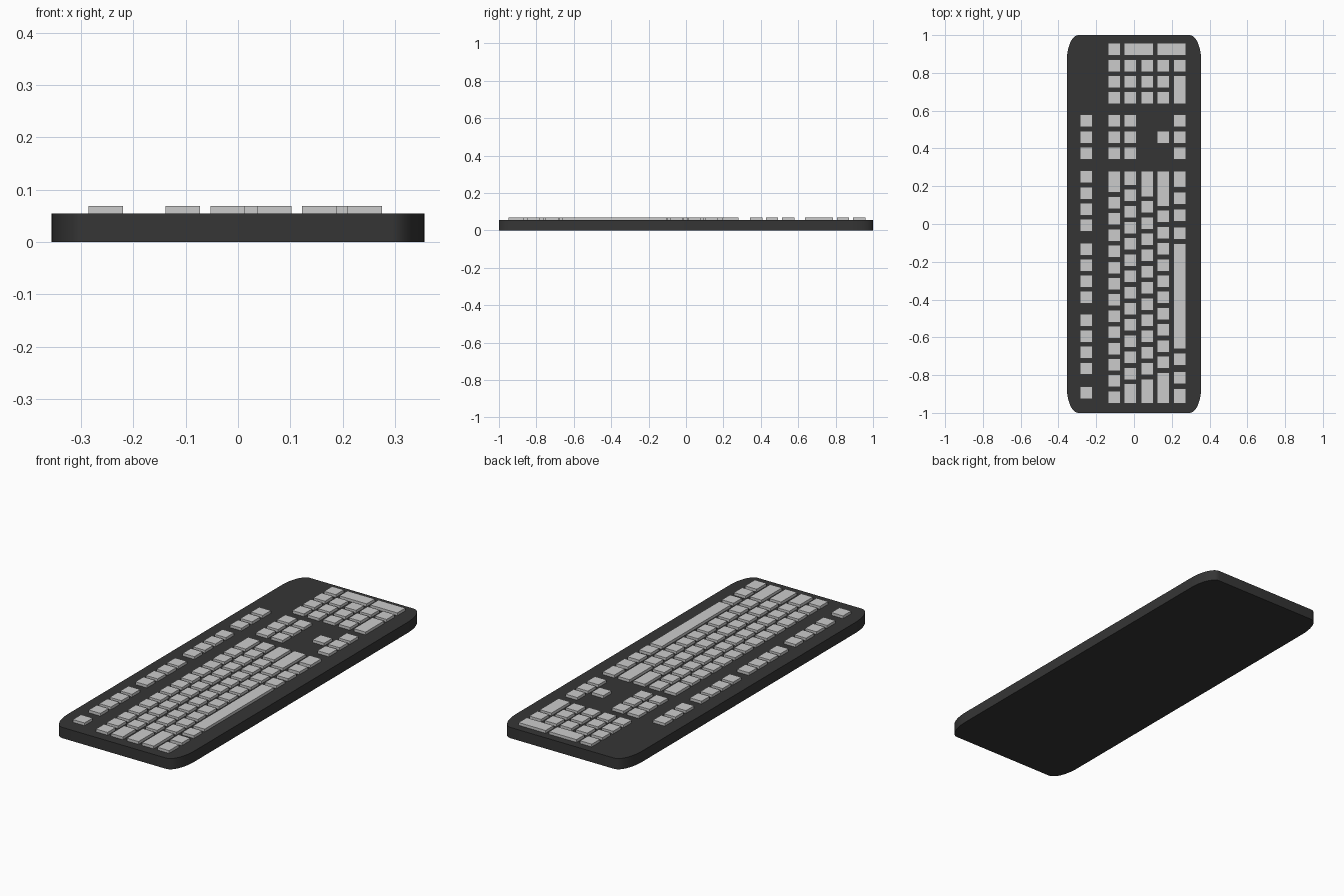
import bpy, bmesh, math

if "Cube" in bpy.data.objects:
    bpy.data.objects.remove(bpy.data.objects["Cube"])

KEY, PITCH, GAP = 0.066, 0.0858, 0.020
Z0, Z1 = 0.055, 0.069
COLS = [-0.2525, -0.1055, -0.0195, 0.0695, 0.1555, 0.2425]   # x centre of each key row


def material(name, v):
    m = bpy.data.materials.new(name)
    m.diffuse_color = (v, v, v, 1)
    m.use_nodes = True
    m.node_tree.nodes["Principled BSDF"].inputs["Base Color"].default_value = m.diffuse_color
    return m


dark = material("dark grey", 0.036)
light = material("light grey", 0.60)


def finish(name, bm, mat):
    me = bpy.data.meshes.new(name)
    bm.normal_update()
    bm.to_mesh(me)
    bm.free()
    me.materials.append(mat)
    ob = bpy.data.objects.new(name, me)
    bpy.context.collection.objects.link(ob)
    return ob


# Case: slab with elliptical corners
HX, HY, RX, RY, N = 0.356, 1.0, 0.062, 0.14, 12
bm = bmesh.new()
ring = []
for q, (sx, sy) in enumerate([(1, 1), (-1, 1), (-1, -1), (1, -1)]):
    for i in range(N + 1):
        a = math.pi / 2 * (q + i / N)
        ring.append(bm.verts.new((sx * (HX - RX) + RX * math.cos(a),
                                  sy * (HY - RY) + RY * math.sin(a), 0)))
base = bm.faces.new(ring)
top = bmesh.ops.extrude_face_region(bm, geom=[base])
bmesh.ops.translate(bm, vec=(0, 0, Z0),
                    verts=[v for v in top["geom"] if isinstance(v, bmesh.types.BMVert)])
bmesh.ops.recalc_face_normals(bm, faces=bm.faces)
case = finish("case", bm, dark)
bpy.context.view_layer.objects.active = case
case.select_set(True)
bpy.ops.object.shade_smooth_by_angle(angle=math.radians(35))
case.select_set(False)


# Keys are collected as (x0, x1, y0, y1) boxes
def key(c, y0, y1, c2=None):
    c2 = c if c2 is None else c2
    return (COLS[c] - KEY / 2, COLS[c2] + KEY / 2, y0, y1)


def square(c, yc):
    return key(c, yc - KEY / 2, yc + KEY / 2)


def build_keys(name, boxes):
    bm = bmesh.new()
    for x0, x1, y0, y1 in boxes:
        vs = bmesh.ops.create_cube(bm, size=1)["verts"]
        bmesh.ops.scale(bm, vec=(x1 - x0, y1 - y0, Z1 - Z0 + 0.001), verts=vs)
        bmesh.ops.translate(bm, vec=((x0 + x1) / 2, (y0 + y1) / 2, (Z0 + Z1 - 0.001) / 2),
                            verts=vs)
    return finish(name, bm, light)


# Function row: escape, then three groups of four
func = [square(0, -0.893)]
for start in (-0.765, -0.388, -0.006):
    func += [square(0, start + 0.085 * i) for i in range(4)]
build_keys("function_keys", func)

# Main block: first key length, number of square keys, last key fills up to the right edge
LEFT, RIGHT = -0.95, 0.28
main = []
for c, first, count in [(1, KEY, 12), (2, 0.105, 12), (3, 0.13, 11), (4, 0.165, 10)]:
    main.append(key(c, LEFT, LEFT + first))
    y = LEFT + first + GAP
    for i in range(count):
        main.append(key(c, y, y + KEY))
        y += PITCH
    main.append(key(c, y, RIGHT))
# Bottom row with the space bar
for y0, y1 in [(-0.95, -0.87), (-0.847, -0.78), (-0.75, -0.683), (-0.662, -0.104),
               (-0.082, -0.015), (0.012, 0.079), (0.103, 0.17), (0.194, 0.28)]:
    main.append(key(5, y0, y1))
build_keys("main_keys", main)

# Navigation and arrow keys
nav_y = [0.375, 0.460, 0.546]
nav = [square(c, y) for c in (0, 1, 2, 5) for y in nav_y]
nav.append(square(4, nav_y[1]))
build_keys("navigation_keys", nav)

# Number pad with two tall keys and one long key
pad_y = [0.669, 0.754, 0.839, 0.926]
pad = [square(c, y) for c in (1, 2, 3, 4) for y in pad_y[:3]]
pad.append(square(1, pad_y[3]))
for a, b in [(2, 3), (4, 5)]:
    pad.append(key(a, pad_y[3] - KEY / 2, pad_y[3] + KEY / 2, b))
pad.append(key(5, pad_y[0] - KEY / 2, pad_y[1] + KEY / 2))
pad.append(square(5, pad_y[2]))
build_keys("number_pad_keys", pad)
